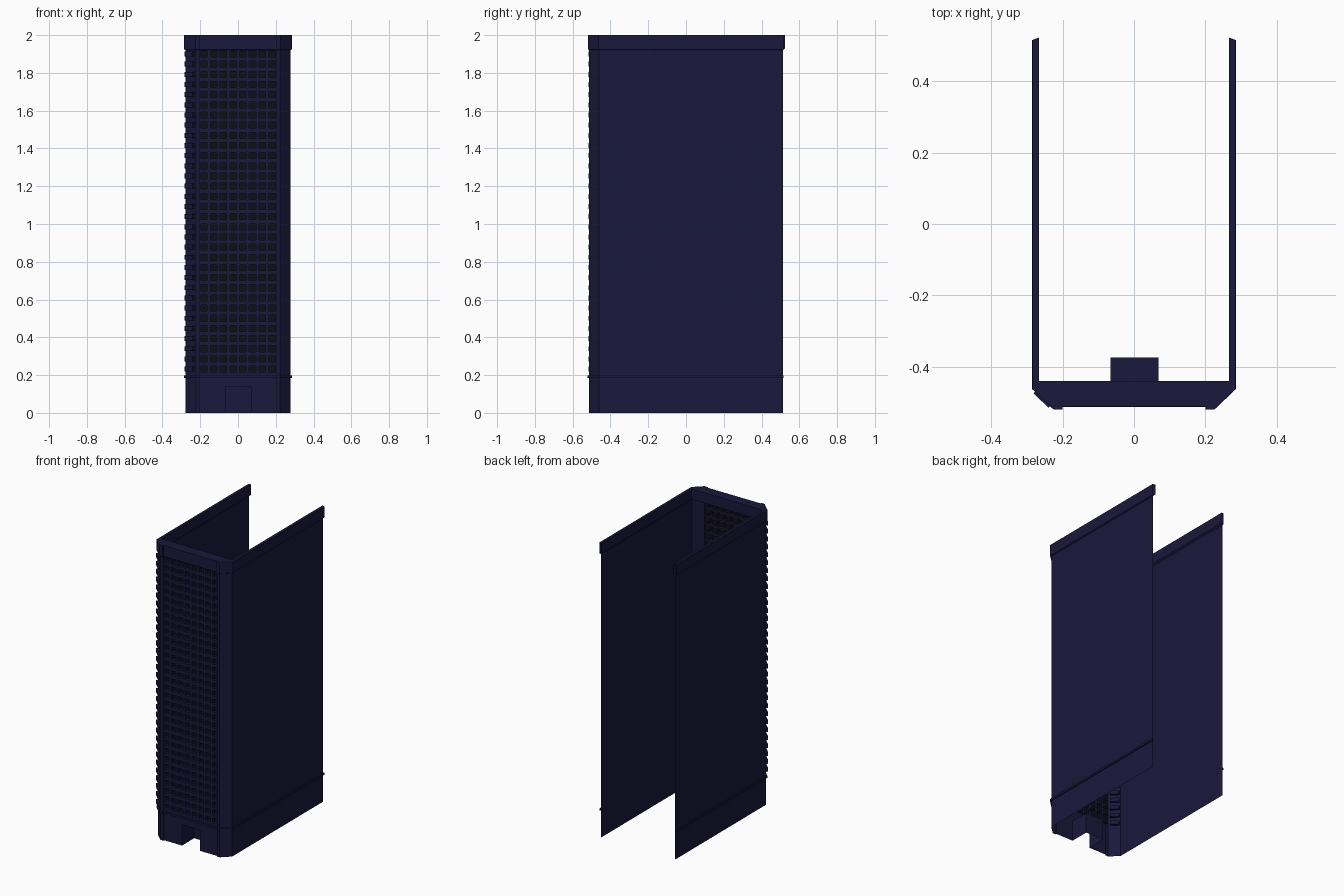
import bpy, bmesh
from mathutils import Vector

if "Cube" in bpy.data.objects:
    bpy.data.objects.remove(bpy.data.objects["Cube"])


def material(name, rgb):
    m = bpy.data.materials.new(name)
    m.diffuse_color = (*rgb, 1)
    m.use_nodes = True
    m.node_tree.nodes["Principled BSDF"].inputs["Base Color"].default_value = m.diffuse_color
    return m


NAVY = material("navy_stone", (0.010, 0.009, 0.045))
DARK = material("dark_glass", (0.005, 0.005, 0.006))


def finish(name, bm):
    bmesh.ops.remove_doubles(bm, verts=bm.verts, dist=0.00005)
    me = bpy.data.meshes.new(name)
    bm.to_mesh(me)
    bm.free()
    me.materials.append(NAVY)
    me.materials.append(DARK)
    ob = bpy.data.objects.new(name, me)
    bpy.context.collection.objects.link(ob)
    return ob


def quad(bm, pts, mat=0):
    f = bm.faces.new([bm.verts.new(p) for p in pts])
    f.material_index = mat


def mirrored(half):
    return [(-x, y) for x, y in half] + [(x, y) for x, y in reversed(half)]


# U-shaped plan with chamfered front corners, pushed outward by d
def plan(d=0.0):
    return mirrored([(0.278 + d, 0.513 + d * 0.5), (0.278 + d, -0.46 - 0.4 * d),
                     (0.222 + 0.4 * d, -0.513 - d), (0.2, -0.513 - d), (0.2, -0.505 - d)])


INNER = mirrored([(0.267, 0.523), (0.267, -0.44), (0.222, -0.44), (0.21, -0.44), (0.2, -0.44)])


# skin a list of (plan, z) sections; optionally leave out the front bay
def loft(name, sections, skip_front=False):
    bm = bmesh.new()
    for (a, za), (b, zb) in zip(sections, sections[1:]):
        for i in range(len(a) - 1):
            if skip_front and i == 4:
                continue
            quad(bm, [(*a[i], za), (*a[i + 1], za), (*b[i + 1], zb), (*b[i], zb)])
    return finish(name, bm)


# flat front wall with recessed openings at the given x and z ranges
def front_bay(name, x_holes, z_holes, z0, z1, depth, back_mat, floor=True):
    bm = bmesh.new()
    xs = sorted({-0.2, 0.2, *[v for h in x_holes for v in h]})
    zs = sorted({z0, z1, *[v for h in z_holes for v in h]})
    y = -0.505
    yb = y + depth
    for xa, xb in zip(xs, xs[1:]):
        for za, zb in zip(zs, zs[1:]):
            rim = [(xa, za), (xb, za), (xb, zb), (xa, zb)]
            if (xa, xb) not in x_holes or (za, zb) not in z_holes:
                quad(bm, [(x, y, z) for x, z in rim])
                continue
            quad(bm, [(x, yb, z) for x, z in rim], back_mat)
            for k in range(4):
                if k == 0 and not floor:
                    continue
                (p, q), (r, s) = rim[k], rim[(k + 1) % 4]
                quad(bm, [(p, y, q), (p, yb, q), (r, yb, s), (r, y, s)])
    return finish(name, bm)


# side walls and chamfered corners
loft("base_walls", [(plan(), 0), (plan(), 0.187)], True)
loft("tower_walls", [(plan(), 0.187), (plan(), 1.92)], True)

# string course above the base
loft("base_ledge", [(plan(), 0.184), (plan(0.008), 0.184), (plan(0.008), 0.197), (plan(), 0.197)])

# parapet: outer band, top rim, inner face and underside
loft("parapet", [(plan(), 1.92), (plan(0.007), 1.925), (plan(0.007), 2.0),
                 (INNER, 2.0), (INNER, 1.93), (plan(), 1.92)])

# window grid: 8 columns by 32 rows
FLOOR = 0.0538
cols = [(-0.198 + 0.0515 * i, -0.198 + 0.0515 * i + 0.035) for i in range(8)]
rows = [(0.216 + FLOOR * i, 0.216 + FLOOR * i + 0.032) for i in range(32)]
front_bay("window_facade", cols, rows, 0.187, 1.92, 0.02, 1)

# base front with the recessed entrance, open underneath
front_bay("entrance_front", [(-0.066, 0.069)], [(0.0, 0.14)], 0.0, 0.187, 0.13, 0, False)

# stacked slabs on the left chamfered corner, one per floor
bm = bmesh.new()
a, b = Vector((-0.278, -0.46)), Vector((-0.222, -0.513))
along = (b - a).normalized()
out = Vector((along.y, -along.x))
if out.y > 0:
    out = -out
for za, zb in rows:
    p, q = a.lerp(b, 0.1), a.lerp(b, 0.85)
    ring = [p + out * 0.014, q + out * 0.014, q - out * 0.015, p - out * 0.015]
    lo = [(v.x, v.y, za + 0.003) for v in ring]
    hi = [(v.x, v.y, zb - 0.003) for v in ring]
    quad(bm, lo[::-1])
    quad(bm, hi)
    for k in range(4):
        n = (k + 1) % 4
        quad(bm, [lo[k], lo[n], hi[n], hi[k]])
finish("corner_slabs", bm)
